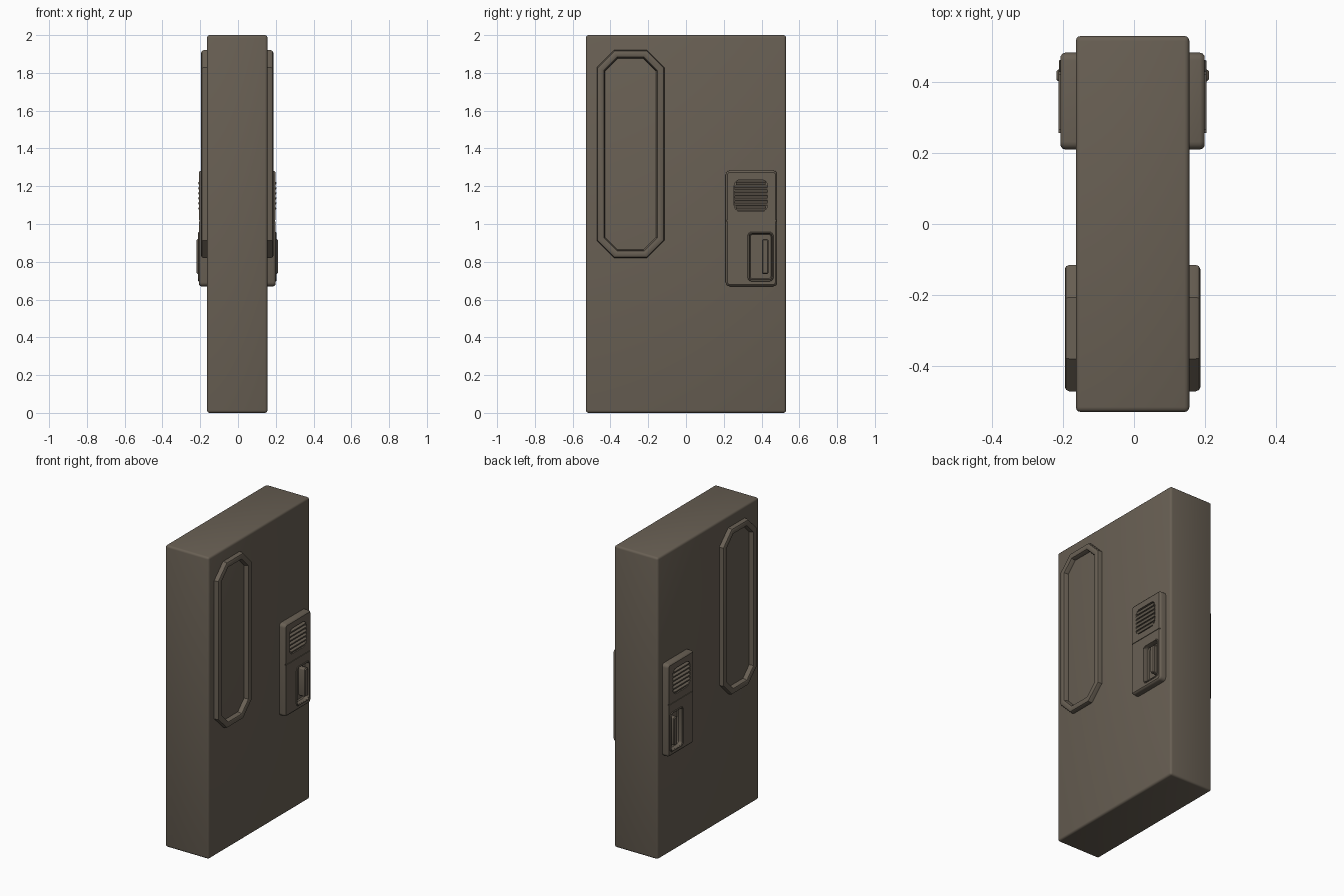
import bpy, bmesh, math
from mathutils import Matrix

if "Cube" in bpy.data.objects:
    bpy.data.objects.remove(bpy.data.objects["Cube"])

CX = -0.004          # door centre line in x
HALF = 0.16          # half thickness of the slab

mat = bpy.data.materials.new("grey brown metal")
mat.diffuse_color = (0.14, 0.116, 0.088, 1)
mat.use_nodes = True
mat.node_tree.nodes["Principled BSDF"].inputs["Base Color"].default_value = mat.diffuse_color


def outline(y0, y1, z0, z1, r, n):
    """Rounded rectangle in y/z; n=1 gives chamfered corners."""
    pts = []
    corners = ((y1 - r, z1 - r, 0), (y0 + r, z1 - r, 90),
               (y0 + r, z0 + r, 180), (y1 - r, z0 + r, 270))
    for cy, cz, a0 in corners:
        for i in range(n + 1):
            a = math.radians(a0 + 90 * i / n)
            pts.append((cy + r * math.cos(a), cz + r * math.sin(a)))
    return pts


def finish(name, bm):
    bmesh.ops.recalc_face_normals(bm, faces=bm.faces)
    me = bpy.data.meshes.new(name)
    bm.to_mesh(me)
    bm.free()
    me.materials.append(mat)
    ob = bpy.data.objects.new(name, me)
    ob.location.x = CX
    bpy.context.collection.objects.link(ob)
    return ob


def loft(name, rect, r, n, profile, ring=False):
    """Stack outlines along x; profile is a list of (inset, x)."""
    bm = bmesh.new()
    y0, y1, z0, z1 = rect
    k = 0.586 if n == 1 else 1.0
    loops = []
    for d, x in profile:
        pts = outline(y0 + d, y1 - d, z0 + d, z1 - d, max(r - k * d, 0.003), n)
        loops.append([bm.verts.new((x, y, z)) for y, z in pts])
    pairs = list(zip(loops, loops[1:]))
    if ring:
        pairs.append((loops[-1], loops[0]))
    else:
        bm.faces.new(loops[0])
        bm.faces.new(loops[-1])
    for a, b in pairs:
        for i in range(len(a)):
            j = (i + 1) % len(a)
            bm.faces.new((a[i], a[j], b[j], b[i]))
    return finish(name, bm)


def apply(ob, mod):
    bpy.context.view_layer.objects.active = ob
    bpy.ops.object.modifier_apply(modifier=mod.name)


def cut(ob, cutter):
    mod = ob.modifiers.new("cut", 'BOOLEAN')
    mod.object = cutter
    mod.operation = 'DIFFERENCE'
    mod.solver = 'EXACT'
    cutter.hide_render = True
    bpy.context.view_layer.update()
    apply(ob, mod)
    bpy.data.objects.remove(cutter)


def both_sides(ob):
    mod = ob.modifiers.new("mirror", 'MIRROR')
    apply(ob, mod)


def smooth(ob, angle=35):
    bpy.ops.object.select_all(action='DESELECT')
    ob.select_set(True)
    bpy.context.view_layer.objects.active = ob
    bpy.ops.object.shade_smooth_by_angle(angle=math.radians(angle))


# Door slab with softened edges
bm = bmesh.new()
bmesh.ops.create_cube(bm, size=1, matrix=Matrix.Translation((0, 0, 1)) @ Matrix.Diagonal((2 * HALF, 1.06, 2, 1)))
bmesh.ops.bevel(bm, geom=bm.edges[:], offset=0.014, segments=3, profile=0.5, affect='EDGES')
slab = finish("door_slab", bm)
smooth(slab)

# Raised eight-sided window frame
frame = loft("window_frame", (-0.472, -0.115, 0.82, 1.92), 0.092, 1,
             [(0, 0.14), (0, 0.178), (0.004, 0.187), (0.012, 0.191),
              (0.030, 0.191), (0.037, 0.187), (0.042, 0.176), (0.046, 0.14)], ring=True)
both_sides(frame)
smooth(frame)

# Control panel body with vent opening, seam and handle pocket
panel = loft("control_panel", (0.21, 0.483, 0.67, 1.283), 0.022, 4,
             [(0, 0.14), (0, 0.190), (0.003, 0.198), (0.010, 0.203)])
cut(panel, loft("vent_cutter", (0.255, 0.432, 1.065, 1.235), 0.035, 5,
                [(0, 0.188), (0, 0.25)]))
cut(panel, loft("pocket_cutter", (0.335, 0.455, 0.705, 0.95), 0.018, 4,
                [(0.006, 0.168), (0, 0.176), (0, 0.25)]))
cut(panel, loft("seam_cutter", (0.18, 0.52, 1.014, 1.022), 0.002, 2,
                [(0, 0.199), (0, 0.25)]))
both_sides(panel)
smooth(panel)

# Raised rim round the handle pocket
rim = loft("pocket_rim", (0.326, 0.463, 0.696, 0.958), 0.022, 4,
           [(0, 0.195), (0, 0.204), (0.003, 0.208), (0.007, 0.208), (0.010, 0.195)], ring=True)
both_sides(rim)
smooth(rim)

# Tilted louvre slats
bm = bmesh.new()
COUNT = 6
for i in range(COUNT):
    z = 1.083 + i * 0.134 / (COUNT - 1)
    width = 0.155 if i in (0, COUNT - 1) else 0.174
    m = (Matrix.Translation((0.195, 0.3435, z)) @ Matrix.Rotation(math.radians(25), 4, 'Y')
         @ Matrix.Diagonal((0.022, width, 0.015, 1)))
    bmesh.ops.create_cube(bm, size=1, matrix=m)
slats = finish("vent_slats", bm)
both_sides(slats)

# Pull handle standing in the pocket
handle = loft("pull_handle", (0.402, 0.436, 0.735, 0.92), 0.008, 3,
              [(0, 0.16), (0, 0.209), (0.005, 0.215)])
both_sides(handle)
smooth(handle)
